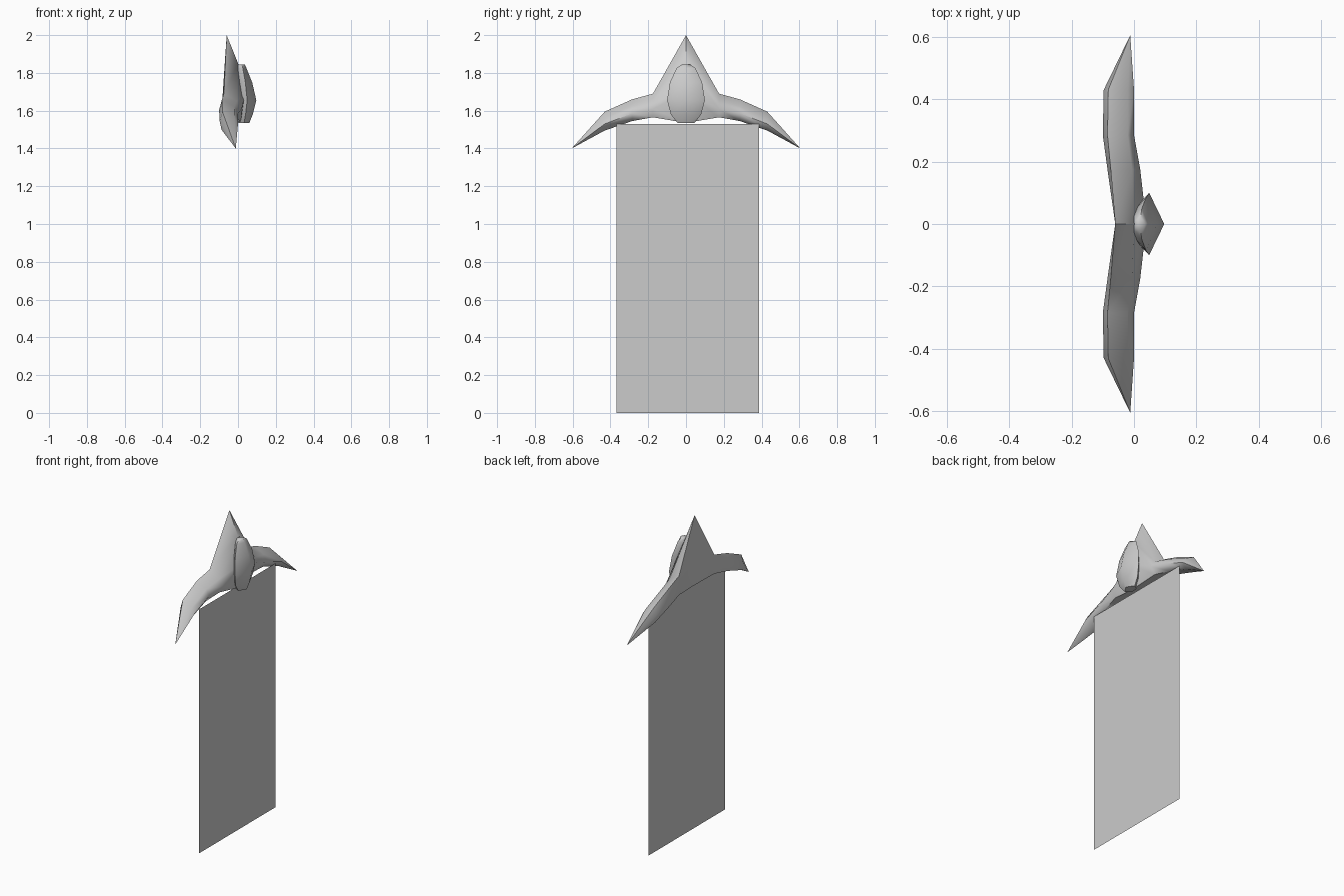
import bpy, bmesh

cube = bpy.data.objects.get("Cube")
if cube:
    bpy.data.objects.remove(cube, do_unlink=True)

grey = bpy.data.materials.new("light grey")
grey.use_nodes = True
colour = (0.6, 0.6, 0.6, 1)
grey.diffuse_color = colour
grey.node_tree.nodes["Principled BSDF"].inputs["Base Color"].default_value = colour


def finish(name, bm, angle=None):
    if angle:
        bmesh.ops.recalc_face_normals(bm, faces=bm.faces)
    mesh = bpy.data.meshes.new(name)
    bm.to_mesh(mesh)
    bm.free()
    mesh.materials.append(grey)
    obj = bpy.data.objects.new(name, mesh)
    bpy.context.collection.objects.link(obj)
    if angle:
        bpy.ops.object.select_all(action="DESELECT")
        obj.select_set(True)
        bpy.context.view_layer.objects.active = obj
        bpy.ops.object.shade_smooth_by_angle(angle=angle)
    return obj


def loft(bm, rings):
    """Skin a row of equal rings and return the vertex rings."""
    rows = [[bm.verts.new(p) for p in ring] for ring in rings]
    n = len(rows[0])
    for a, b in zip(rows, rows[1:]):
        for i in range(n):
            j = (i + 1) % n
            bm.faces.new((a[i], a[j], b[j], b[i]))
    return rows


# Winged crest: y, top, bottom, back x, front x, top inset, upper front reach
stations = [
    (0.00, 2.00, 1.535, -0.06, 0.04, 0.0, 0.6),
    (0.175, 1.69, 1.565, -0.085, 0.02, 0.1, 0.75),
    (0.285, 1.66, 1.545, -0.10, 0.0, 0.15, 0.8),
    (0.43, 1.595, 1.495, -0.097, 0.0, 0.15, 0.8),
]


def crest_ring(side, y, top, low, back, front, inset, reach):
    d, h = front - back, top - low
    section = [(inset, 1), (reach, 0.68), (1, 0.35),
               (0.75, 0), (0.1, 0.04), (0, 0.5)]
    return [(back + u * d, side * y, low + v * h) for u, v in section]


bm = bmesh.new()
rings = [crest_ring(-1, *s) for s in reversed(stations[1:])]
rings += [crest_ring(1, *s) for s in stations]
rows = loft(bm, rings)
for row, side in ((rows[0], -1), (rows[-1], 1)):
    tip = bm.verts.new((-0.012, side * 0.605, 1.4))
    for i in range(len(row)):
        bm.faces.new((row[i], row[(i + 1) % len(row)], tip))
finish("winged_crest", bm, 1.1)

# Faceted oval boss: z, half width, ridge x
levels = [(1.535, 0.045, 0.06), (1.58, 0.08, 0.078), (1.655, 0.10, 0.097),
          (1.75, 0.085, 0.075), (1.825, 0.05, 0.045), (1.845, 0.02, 0.035)]
bm = bmesh.new()
rows = loft(bm, [[(x, 0, z), (0.45 * x + 0.005, w, z), (0.0, w * 0.5, z),
                  (0.0, -w * 0.5, z), (0.45 * x + 0.005, -w, z)]
                 for z, w, x in levels])
bm.faces.new(rows[0])
bm.faces.new(rows[-1])
finish("oval_boss", bm, 1.1)

# Hanging panel: one thin sheet
bm = bmesh.new()
corners = [(-0.368, 0), (0.387, 0), (0.387, 1.53), (-0.368, 1.53)]
bm.faces.new([bm.verts.new((-0.012, y, z)) for y, z in corners])
finish("hanging_panel", bm)
